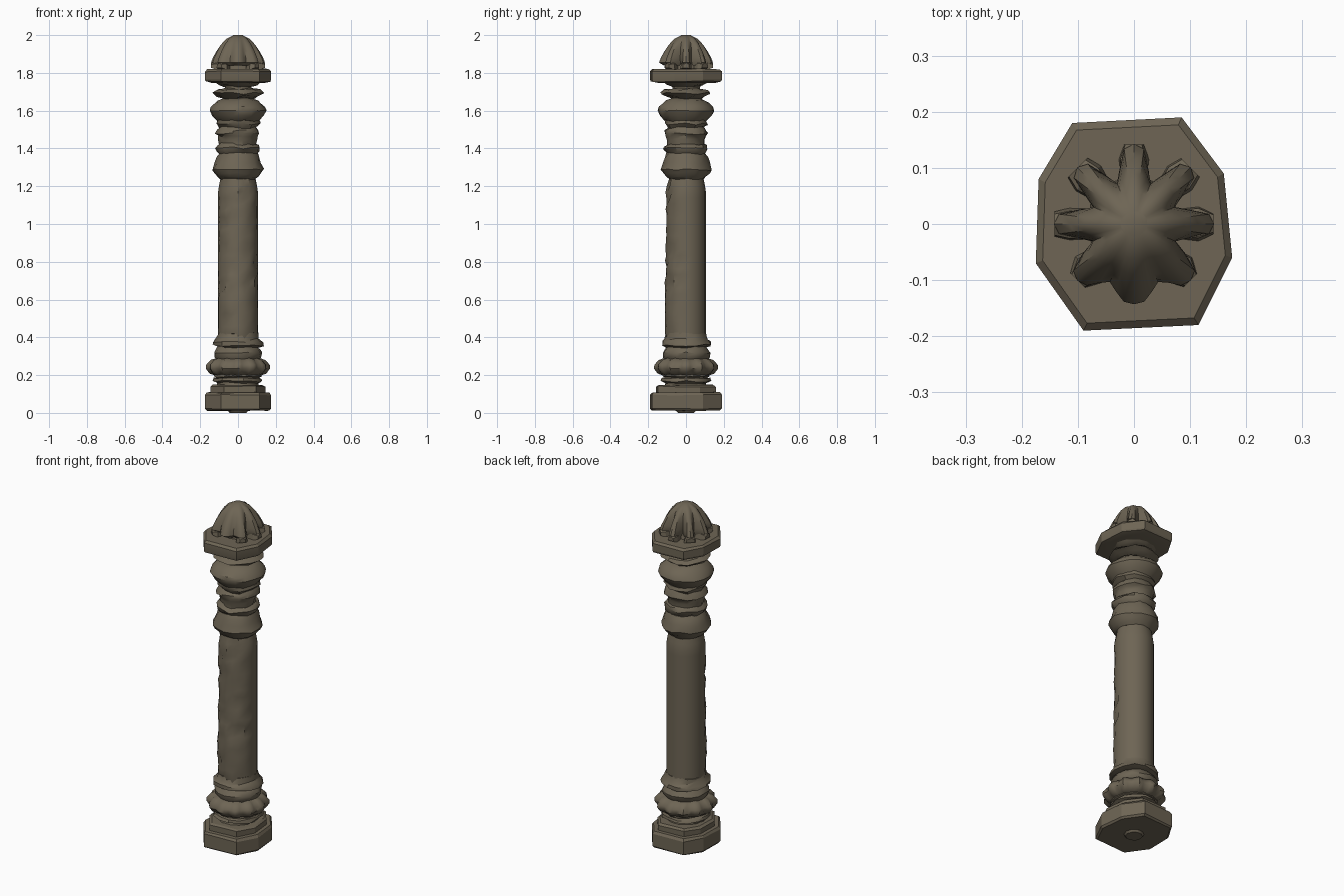
import bpy, bmesh, random
from math import sin, cos, pi, radians
from mathutils import Vector

random.seed(7)
cube = bpy.data.objects.get("Cube")
if cube:
    bpy.data.objects.remove(cube)

stone = bpy.data.materials.new("weathered brown stone")
stone.use_nodes = True
COLOUR = (0.155, 0.13, 0.09, 1)
stone.diffuse_color = COLOUR
shader = stone.node_tree.nodes["Principled BSDF"]
shader.inputs["Base Color"].default_value = COLOUR
shader.inputs["Roughness"].default_value = 0.9


def loft(name, rings, angle=35):
    """Skin a stack of equal rings, cap both ends and shade by angle."""
    bm = bmesh.new()
    loops = [[bm.verts.new(p) for p in ring] for ring in rings]
    for low, high in zip(loops, loops[1:]):
        for i in range(len(low)):
            j = (i + 1) % len(low)
            bm.faces.new((low[i], low[j], high[j], high[i]))
    bm.faces.new(loops[0][::-1])
    bm.faces.new(loops[-1])
    bmesh.ops.recalc_face_normals(bm, faces=bm.faces)
    mesh = bpy.data.meshes.new(name)
    bm.to_mesh(mesh)
    bm.free()
    mesh.materials.append(stone)
    obj = bpy.data.objects.new(name, mesh)
    bpy.context.collection.objects.link(obj)
    bpy.ops.object.select_all(action='DESELECT')
    obj.select_set(True)
    bpy.context.view_layer.objects.active = obj
    bpy.ops.object.shade_smooth_by_angle(angle=radians(angle))
    return obj


def turned(name, profile, sides=16, wear=0.004, lobes=0, depth=0.0, angle=35):
    """Worn lathe shape from (radius, height) pairs, optionally lobed."""
    rings = []
    for r, z in profile:
        ring = []
        for i in range(sides):
            a = 2 * pi * i / sides
            rr = r - depth * (0.5 - 0.5 * cos(lobes * a))
            rr += random.uniform(-wear, wear)
            ring.append((rr * cos(a), rr * sin(a), z + random.uniform(-wear, wear)))
        rings.append(ring)
    return loft(name, rings, angle)


# Uneven octagon shared by the base and cap slabs
OCTAGON = [Vector(p) for p in ((0.175, -0.06), (0.16, 0.09), (0.085, 0.19), (-0.11, 0.18),
                               (-0.17, 0.08), (-0.175, -0.07), (-0.09, -0.19), (0.115, -0.18))]


def slab(name, levels, wear=0.003):
    rings = [[(p.x * s, p.y * s, z + random.uniform(-wear, wear)) for p in OCTAGON]
             for s, z in levels]
    return loft(name, rings, 20)


# Base
turned("base_foot", [(0.045, 0.0), (0.06, 0.02)], 10, 0)
slab("base_slab", [(0.95, 0.012), (1, 0.022), (1, 0.095), (0.95, 0.108)])
slab("base_step", [(0.83, 0.1), (0.83, 0.14), (0.76, 0.148)])
turned("base_neck", [(0.112, 0.14), (0.112, 0.16), (0.134, 0.167), (0.128, 0.182),
                     (0.11, 0.186), (0.128, 0.194), (0.12, 0.21)], 14, 0.005)
turned("base_lobed_ring", [(0.12, 0.197), (0.15, 0.208), (0.17, 0.235), (0.168, 0.255),
                           (0.145, 0.28), (0.115, 0.29)], 48, 0.001, 12, 0.017, 40)
turned("base_collar", [(0.112, 0.28), (0.124, 0.296), (0.126, 0.318), (0.112, 0.342),
                       (0.1, 0.352)])
turned("shaft_lower_band", [(0.1, 0.345), (0.134, 0.358), (0.132, 0.374), (0.115, 0.392),
                            (0.106, 0.42)], 14, 0.006)

# Shaft, chipped on the front and left, smooth on the back
rings = []
SIDES, LEVELS = 20, 26
for k in range(LEVELS):
    t = k / (LEVELS - 1)
    z = 0.39 + 0.85 * t
    ring = []
    for i in range(SIDES):
        a = 2 * pi * i / SIDES
        r = 0.105 - 0.012 * max(0, t - 0.93) / 0.07
        rough = max(0, -sin(a))
        r += 0.008 * rough * max(0, 1 - 3 * abs(t - 0.2))
        r += random.uniform(-0.005, 0.005) * rough
        dz = random.uniform(-0.008, 0.008) * rough if 0 < k < LEVELS - 1 else 0
        if rough > 0.2 and random.random() < 0.08:
            r -= 0.012
        ring.append((r * cos(a), r * sin(a), z + dz))
    rings.append(ring)
loft("shaft", rings, 40)

# Upper mouldings
turned("lower_bell", [(0.09, 1.235), (0.108, 1.25), (0.122, 1.268), (0.134, 1.288),
                      (0.122, 1.325), (0.113, 1.355), (0.1, 1.375)], 16, 0.005)
turned("middle_bead", [(0.095, 1.365), (0.11, 1.385), (0.119, 1.403), (0.108, 1.417),
                       (0.097, 1.425)], 14, 0.006)
turned("upper_neck", [(0.096, 1.41), (0.1, 1.45), (0.105, 1.468), (0.117, 1.478),
                      (0.112, 1.495), (0.1, 1.51), (0.117, 1.53), (0.112, 1.548)], 14, 0.006)
turned("capital_bulge", [(0.1, 1.535), (0.118, 1.553), (0.138, 1.575), (0.15, 1.6),
                         (0.143, 1.62), (0.122, 1.64), (0.105, 1.653), (0.075, 1.665)],
       18, 0.003)
turned("capital_stem", [(0.075, 1.65), (0.07, 1.7), (0.075, 1.745), (0.1, 1.76)], 12, 0.004)
turned("capital_ring", [(0.08, 1.668), (0.11, 1.678), (0.133, 1.692), (0.115, 1.71),
                        (0.075, 1.715)], 14, 0.007)
turned("cap_underside", [(0.07, 1.725), (0.1, 1.738), (0.125, 1.758)], 12, 0.005)
slab("cap_slab", [(0.8, 1.748), (0.98, 1.755), (1, 1.765), (1, 1.808), (0.93, 1.82)])

# Finial: eight petals, divided by grooves that are shallow at the front
rings = []
for tip, groove, z in ((0.115, 0.07, 1.838), (0.143, 0.077, 1.855), (0.133, 0.079, 1.88),
                       (0.114, 0.077, 1.915), (0.09, 0.07, 1.95), (0.062, 0.055, 1.98),
                       (0.024, 0.024, 2.0)):
    ring = []
    for i in range(48):
        a = 2 * pi * i / 48
        gap = (0.5 - 0.5 * cos(8 * a)) ** 1.5
        front = max(0, -sin(a) - 0.35) / 0.65
        r = tip + (groove - tip) * gap * (1 - 0.6 * front)
        ring.append((r * cos(a), r * sin(a), z))
    rings.append(ring)
loft("finial_petals", rings, 40)
turned("finial_core", [(0.085, 1.81), (0.08, 1.86)], 12, 0.004)

# Broken stone curls beneath the petal tips
for n in range(8):
    if n == 6:
        continue
    a = 2 * pi * n / 8
    out, side = Vector((cos(a), sin(a), 0)), Vector((-sin(a), cos(a), 0))
    rings = []
    for d, w, h in ((0.075, 0.024, 0.024), (0.115, 0.03, 0.026), (0.142, 0.02, 0.014)):
        w += random.uniform(-0.005, 0.005)
        rings.append([out * d + side * (w * u) + Vector((0, 0, 1.838 + h * v))
                      for u, v in ((-1, -0.8), (1, -0.8), (0.9, 0.4), (0.2, 1), (-0.8, 0.5))])
    loft("petal_curl_%d" % (n + 1), rings, 20)
